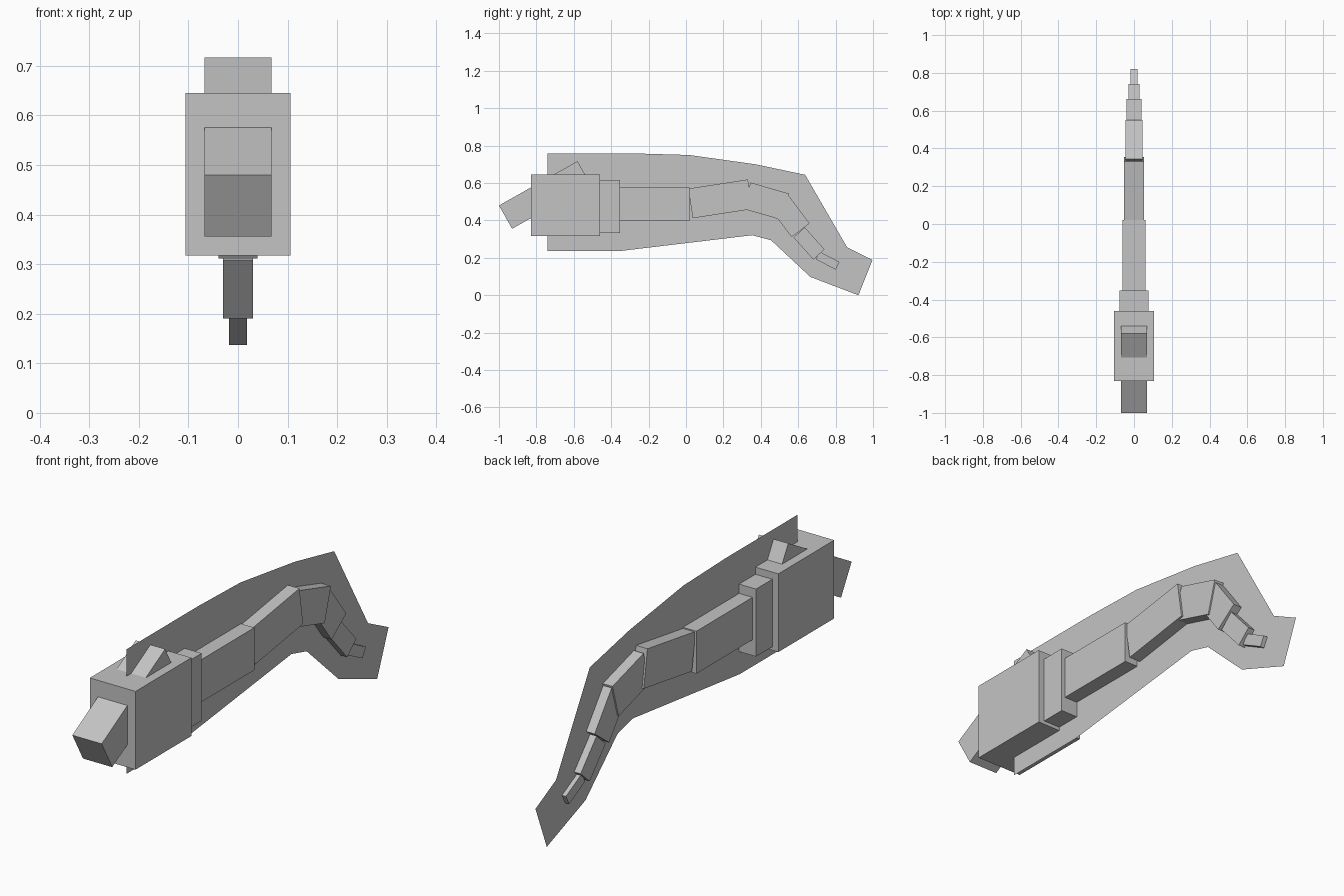
import bpy
import bmesh
from mathutils import Vector

old = bpy.data.objects.get("Cube")
if old:
    bpy.data.objects.remove(old, do_unlink=True)

grey = bpy.data.materials.new("plain_grey")
grey.use_nodes = True
colour = (0.55, 0.55, 0.55, 1)
grey.diffuse_color = colour
grey.node_tree.nodes["Principled BSDF"].inputs["Base Color"].default_value = colour


def side_profile(name, points, half_width=0):
    """Extrude a (y, z) outline symmetrically across x; zero width makes a flat sheet."""
    bm = bmesh.new()
    face = bm.faces.new([bm.verts.new((-half_width, y, z)) for y, z in points])
    if half_width:
        grown = bmesh.ops.extrude_face_region(bm, geom=[face])["geom"]
        verts = [v for v in grown if isinstance(v, bmesh.types.BMVert)]
        bmesh.ops.translate(bm, verts=verts, vec=Vector((2 * half_width, 0, 0)))
        bmesh.ops.recalc_face_normals(bm, faces=bm.faces)
    mesh = bpy.data.meshes.new(name)
    bm.to_mesh(mesh)
    bm.free()
    mesh.materials.append(grey)
    obj = bpy.data.objects.new(name, mesh)
    bpy.context.collection.objects.link(obj)
    return obj


def block(name, y0, y1, z0, z1, half_width):
    side_profile(name, [(y0, z0), (y1, z0), (y1, z1), (y0, z1)], half_width)


def tilted_block(name, start, end, depth, half_width):
    """Box whose upper edge runs from start to end in the side plane."""
    a, b = Vector(start), Vector(end)
    along = (b - a).normalized()
    down = Vector((along.y, -along.x)) * depth
    side_profile(name, [a + down, b + down, b, a], half_width)


# Head, neck and straight body
block("head", -0.83, -0.46, 0.317, 0.645, 0.106)
block("neck", -0.46, -0.352, 0.332, 0.615, 0.078)
block("body", -0.352, 0.02, 0.398, 0.576, 0.062)

# Slanted snout passing through the head
tilted_block("snout", (-1, 0.48), (-0.58, 0.717), 0.143, 0.068)

# Tail chain, narrowing toward the tip
tail = [
    ((0.012, 0.57), (0.331, 0.619), 0.16, 0.053),
    ((0.345, 0.603), (0.551, 0.543), 0.146, 0.045),
    ((0.545, 0.538), (0.661, 0.384), 0.121, 0.039),
    ((0.635, 0.363), (0.741, 0.245), 0.081, 0.03),
    ((0.715, 0.233), (0.821, 0.178), 0.046, 0.018),
]
for i, segment in enumerate(tail, 1):
    tilted_block(f"tail_segment_{i}", *segment)

# Thin fin sheet down the middle
side_profile("fin", [
    (-0.74, 0.236), (-0.357, 0.236), (0.354, 0.321), (0.455, 0.294),
    (0.665, 0.098), (0.922, 0), (0.997, 0.188), (0.861, 0.257),
    (0.637, 0.644), (0.373, 0.7), (0.016, 0.75), (-0.267, 0.758), (-0.74, 0.758),
])
